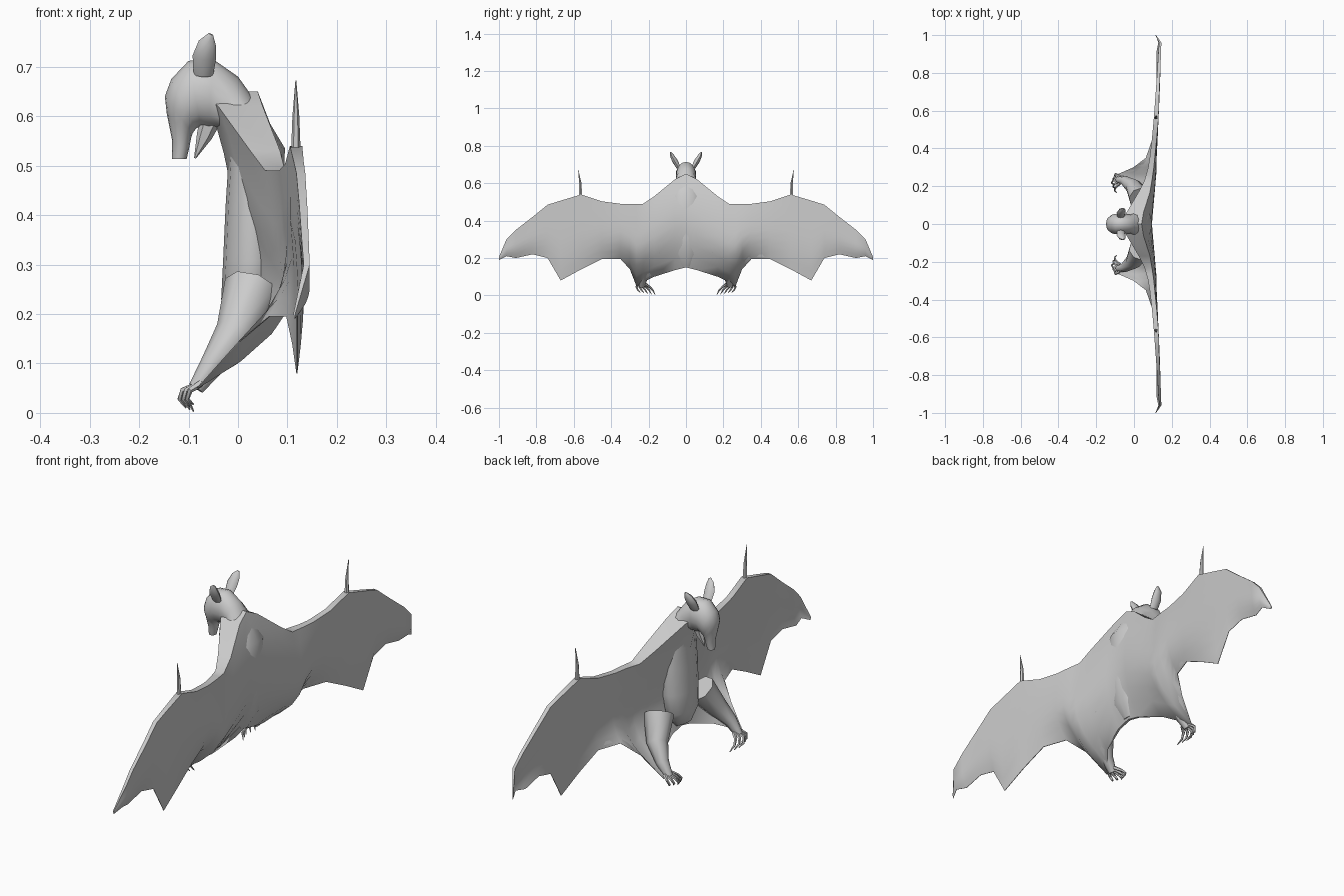
import bpy, bmesh, math
from mathutils import Vector

cube = bpy.data.objects.get("Cube")
if cube:
    bpy.data.objects.remove(cube)

GREY = (0.6, 0.6, 0.6, 1)
mat = bpy.data.materials.new("plain grey")
mat.use_nodes = True
mat.diffuse_color = GREY
bsdf = next(n for n in mat.node_tree.nodes if n.type == 'BSDF_PRINCIPLED')
bsdf.inputs["Base Color"].default_value = GREY


def loft(name, rings, angle=50):
    """Skin a list of equal-length rings and close both ends."""
    bm = bmesh.new()
    loops = [[bm.verts.new(p) for p in ring] for ring in rings]
    n = len(loops[0])
    for a, b in zip(loops, loops[1:]):
        for i in range(n):
            j = (i + 1) % n
            bm.faces.new((a[i], a[j], b[j], b[i]))
    bm.faces.new(loops[0])
    bm.faces.new(loops[-1])
    bmesh.ops.remove_doubles(bm, verts=bm.verts, dist=1e-5)
    bmesh.ops.recalc_face_normals(bm, faces=bm.faces)
    mesh = bpy.data.meshes.new(name)
    bm.to_mesh(mesh)
    bm.free()
    mesh.materials.append(mat)
    obj = bpy.data.objects.new(name, mesh)
    bpy.context.collection.objects.link(obj)
    bpy.ops.object.select_all(action='DESELECT')
    obj.select_set(True)
    bpy.context.view_layer.objects.active = obj
    bpy.ops.object.shade_smooth_by_angle(angle=math.radians(angle))
    return obj


def tube(name, points, radii, sides=6, squash=1):
    """Tapered limb along a path; squash narrows it sideways."""
    pts = [Vector(p) for p in points]
    rings = []
    for i, (p, r) in enumerate(zip(pts, radii)):
        d = (pts[min(i + 1, len(pts) - 1)] - pts[max(i - 1, 0)]).normalized()
        u = d.cross(Vector((0, 1, 0))).normalized()
        v = d.cross(u)
        turns = [math.tau * k / sides for k in range(sides)]
        rings.append([p + u * r * math.cos(t) + v * r * squash * math.sin(t) for t in turns])
    return loft(name, rings)


# Wings, back and tail membrane: y, bottom z, top z, back x at bottom / middle / top, thickness
STATIONS = [
    (0, .15, .65, .03, .095, .04, .11),
    (.06, .135, .62, .03, .1, .05, .09),
    (.17, .1, .53, 0, .11, .085, .06),
    (.23, .07, .49, -.05, .115, .095, .04),
    (.265, .05, .49, -.08, .118, .1, .035),
    (.3, .14, .49, 0, .12, .105, .03),
    (.35, .195, .49, .065, .12, .11, .027),
    (.45, .195, .503, .1, .125, .12, .025),
    (.56, .14, .54, .112, .13, .13, .025),
    (.67, .08, .507, .12, .135, .133, .02),
    (.74, .2, .485, .12, .138, .136, .018),
    (.82, .22, .42, .12, .14, .14, .016),
    (.91, .2, .35, .12, .142, .143, .014),
    (.96, .21, .3, .13, .145, .145, .012),
    (1, .19, .205, .115, .116, .117, .004),
]
ROWS = 8


def membrane_ring(side, y, zb, zt, xb, xm, xt, thick):
    back, front = [], []
    for i in range(ROWS + 1):
        t = i / ROWS
        end = xb if t < .5 else xt
        x = xm + (end - xm) * (1 - 2 * t) ** 2
        z = zb + (zt - zb) * t
        back.append((x, side * y, z))
        front.append((x - thick * min(1, .1 + 1.4 * t), side * y, z))
    return back + front[::-1]


left = [membrane_ring(-1, *s) for s in STATIONS[:0:-1]]
right = [membrane_ring(1, *s) for s in STATIONS]
loft("wing_membrane", left + right)

# Torso, neck and head: outer (x, z), inner (x, z), half width
SECTIONS = [
    (.04, .155, -.015, .175, .04), (.075, .22, -.034, .23, .085),
    (.09, .31, -.03, .31, .095), (.09, .42, -.025, .42, .095),
    (.095, .535, -.02, .5, .09), (.05, .61, -.022, .565, .068),
    (0, .68, -.04, .577, .05), (-.05, .715, -.06, .575, .052),
    (-.1, .712, -.075, .58, .055), (-.135, .675, -.085, .575, .052),
    (-.148, .64, -.092, .565, .043), (-.144, .605, -.095, .555, .032),
    (-.133, .55, -.1, .53, .022), (-.134, .513, -.104, .513, .016),
]
SIDES = 14
body = []
for xo, zo, xi, zi, w in SECTIONS:
    ring = []
    for k in range(SIDES):
        a = math.tau * k / SIDES
        f = (1 + math.cos(a)) / 2
        ring.append((xi + (xo - xi) * f, w * math.sin(a), zi + (zo - zi) * f))
    body.append(ring)
loft("torso_and_head", body)

# Lower jaw
tube("lower_jaw", [(-.055, 0, .595), (-.068, 0, .56), (-.087, 0, .515)], [.022, .016, .002])

for side, label in ((1, "right"), (-1, "left")):
    # Cupped ear
    tube(label + "_ear",
         [(-.07, side * .04, .685), (-.068, side * .06, .72), (-.062, side * .075, .748), (-.055, side * .082, .766)],
         [.02, .024, .018, .005], 8, .6)
    # Thumb claw at the wrist
    tube(label + "_thumb_claw",
         [(.117, side * .563, .52), (.117, side * .565, .6), (.117, side * .576, .672)],
         [.01, .007, .001], 6)
    # Leg
    tube(label + "_leg",
         [(.03, side * .14, .25), (-.005, side * .2, .16), (-.05, side * .23, .1), (-.085, side * .235, .05)],
         [.06, .042, .026, .016], 8)
    # Five curved toes fanned across the foot
    for k in range(5):
        s = k / 4
        y = .195 + .07 * s
        tip = y - .03 + .01 * s
        x = -.085 - .015 * (1 - abs(2 * s - 1))
        tube(f"{label}_toe_{k + 1}",
             [(-.075, side * (.215 + .035 * s), .06), (x - .012, side * y, .046),
              (x - .018, side * (tip + .012), .028), (x - .005, side * tip, .003 + .014 * s)],
             [.008, .006, .005, .0015], 5)
